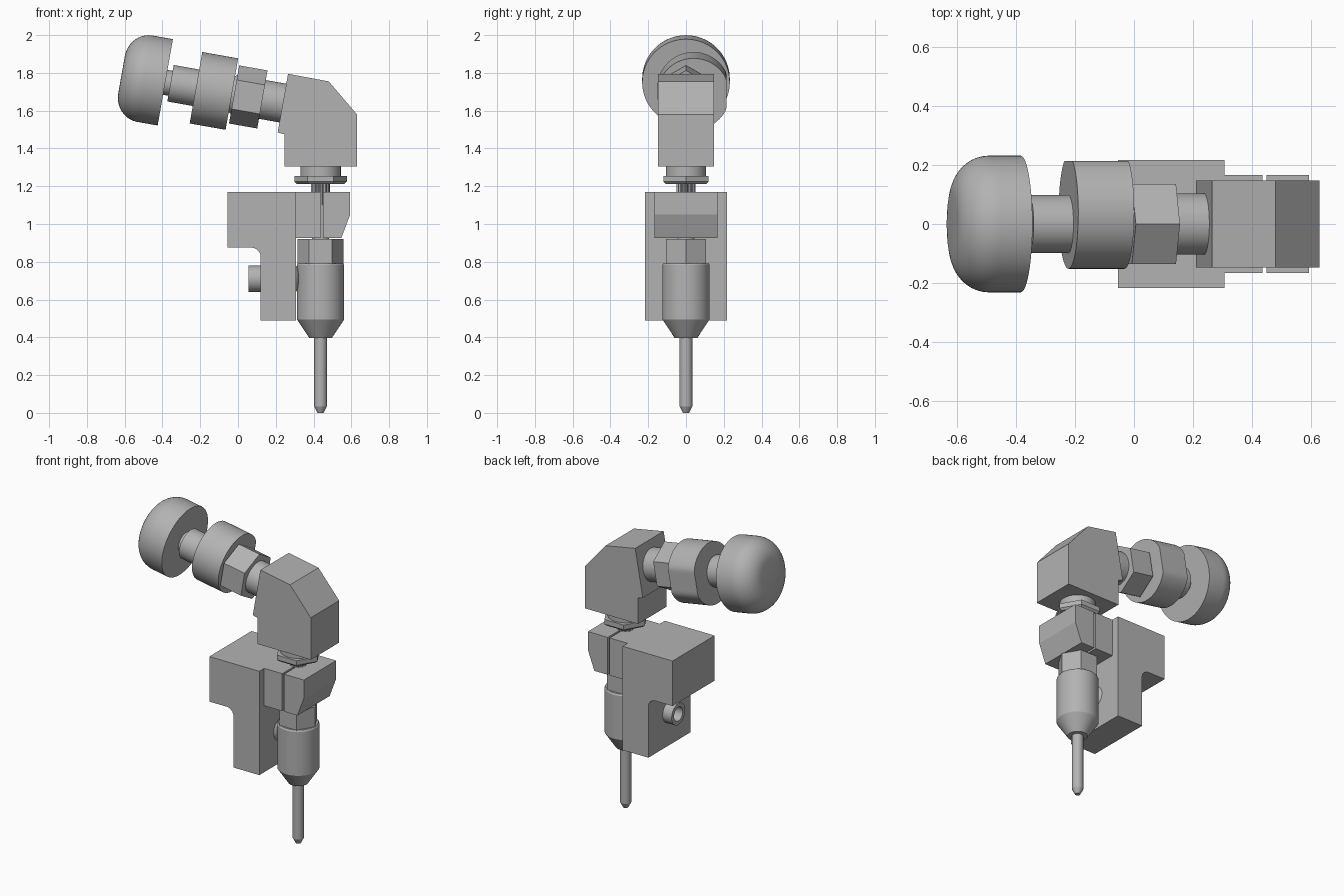
import bpy, bmesh
from math import sin, cos, pi, radians
from mathutils import Matrix

if "Cube" in bpy.data.objects:
    bpy.data.objects.remove(bpy.data.objects["Cube"])

grey = bpy.data.materials.new("machined grey")
grey.use_nodes = True
colour = (0.45, 0.45, 0.45, 1)
grey.diffuse_color = colour
grey.node_tree.nodes["Principled BSDF"].inputs["Base Color"].default_value = colour


def finish(name, bm, matrix=Matrix()):
    bmesh.ops.transform(bm, matrix=matrix, verts=bm.verts)
    bmesh.ops.recalc_face_normals(bm, faces=bm.faces)
    mesh = bpy.data.meshes.new(name)
    bm.to_mesh(mesh)
    bm.free()
    mesh.materials.append(grey)
    obj = bpy.data.objects.new(name, mesh)
    bpy.context.collection.objects.link(obj)
    bpy.ops.object.select_all(action='DESELECT')
    obj.select_set(True)
    bpy.context.view_layer.objects.active = obj
    bpy.ops.object.shade_smooth_by_angle(angle=radians(18))
    return obj


def lathe(name, profile, matrix, sides=48, shape=lambda i, x, y: (x, y)):
    """Skin rings of (radius, height) around the local z axis, capped at both ends."""
    bm = bmesh.new()
    rings = []
    for r, h in profile:
        ring = []
        for i in range(sides):
            a = 2 * pi * i / sides
            x, y = shape(i, r * cos(a), r * sin(a))
            ring.append(bm.verts.new((x, y, h)))
        rings.append(ring)
    for lo, hi in zip(rings, rings[1:]):
        for i in range(sides):
            j = (i + 1) % sides
            bm.faces.new((lo[i], lo[j], hi[j], hi[i]))
    bm.faces.new(rings[0])
    bm.faces.new(rings[-1])
    return finish(name, bm, matrix)


def prism(name, outline, half):
    """Extrude an x-z outline symmetrically along y."""
    bm = bmesh.new()
    front = [bm.verts.new((x, -half, z)) for x, z in outline]
    back = [bm.verts.new((x, half, z)) for x, z in outline]
    bm.faces.new(front)
    bm.faces.new(back)
    for i in range(len(outline)):
        j = (i + 1) % len(outline)
        bm.faces.new((front[i], front[j], back[j], back[i]))
    return finish(name, bm)


# Shared axes: vertical spindle, tilted knob axis, horizontal screw
spindle = Matrix.Translation((0.437, 0, 0))
tilted = Matrix.Translation((-0.385, 0, 1.75)) @ Matrix.Rotation(radians(100), 4, 'Y')
sideways = Matrix.Translation((0, 0, 0.71)) @ Matrix.Rotation(radians(90), 4, 'Y')

# Rounded knob
steps = 10
dome = [(0.10 + 0.132 * sin(pi / 2 * k / steps), -0.11 - 0.125 * cos(pi / 2 * k / steps))
        for k in range(steps + 1)]
lathe("knob", dome + [(0.232, 0)], tilted, 64)

# Tilted rod, eccentric collar with one flat, hex nut
lathe("knob_neck", [(0.067, -0.02), (0.067, 0.04)], tilted)
lathe("tilted_rod", [(0.098, 0.028), (0.098, 0.36), (0.104, 0.37), (0.104, 0.68)], tilted)
lathe("eccentric_collar", [(0.192, 0.165), (0.192, 0.358)], tilted, 64,
      lambda i, x, y: (x, min(y + 0.04, 0.214)))
lathe("tilted_hex_nut", [(0.156, 0.37), (0.156, 0.522)], tilted, 6)

# Elbow block
prism("elbow_block", [(0.265, 1.795), (0.48, 1.755), (0.63, 1.58), (0.63, 1.305),
                      (0.245, 1.305), (0.245, 1.475), (0.21, 1.485)], 0.147)

# Spindle joint: round seat, hex flange, toothed stub
lathe("elbow_seat", [(0.107, 1.25), (0.107, 1.31)], spindle)
lathe("hex_flange", [(0.125, 1.212), (0.139, 1.224), (0.139, 1.255)], spindle, 6)
lathe("toothed_stub", [(0.05, 1.1), (0.05, 1.22)], spindle, 48,
      lambda i, x, y: (x, y) if i % 4 < 2 else (x * 0.86, y * 0.86))

# Bracket with a filleted inner corner
fillet = [(0.07 + 0.05 * cos(a), 0.825 + 0.05 * sin(a))
          for a in (pi / 2 * k / 6 for k in range(7))]
prism("bracket", [(-0.055, 1.17), (0.307, 1.17), (0.307, 0.49), (0.12, 0.49)]
      + fillet + [(-0.055, 0.875)], 0.218)

# Split clamp around the spindle
prism("clamp_inner_jaw", [(0.3, 0.925), (0.437, 0.925), (0.437, 1.17), (0.3, 1.17)], 0.167)
prism("clamp_outer_jaw", [(0.45, 0.925), (0.547, 0.925), (0.594, 1.05),
                          (0.594, 1.17), (0.45, 1.17)], 0.167)
lathe("spindle_core", [(0.045, 0.9), (0.045, 1.15)], spindle)

# Tool body: hex top, barrel, cone and pin
lathe("hex_body", [(0.122, 0.775), (0.122, 0.92)], spindle, 6)
lathe("barrel", [(0.119, 0.792), (0.125, 0.782), (0.125, 0.495), (0.06, 0.397)], spindle)
lathe("pin", [(0.034, 0.42), (0.034, 0.035), (0.016, 0)], spindle, 32)

# Socket screw through the bracket
lathe("socket_screw", [(0.045, 0.12), (0.045, 0.055), (0.07, 0.055), (0.07, 0.307),
                       (0.06, 0.316), (0.035, 0.324), (0.01, 0.327)], sideways)
